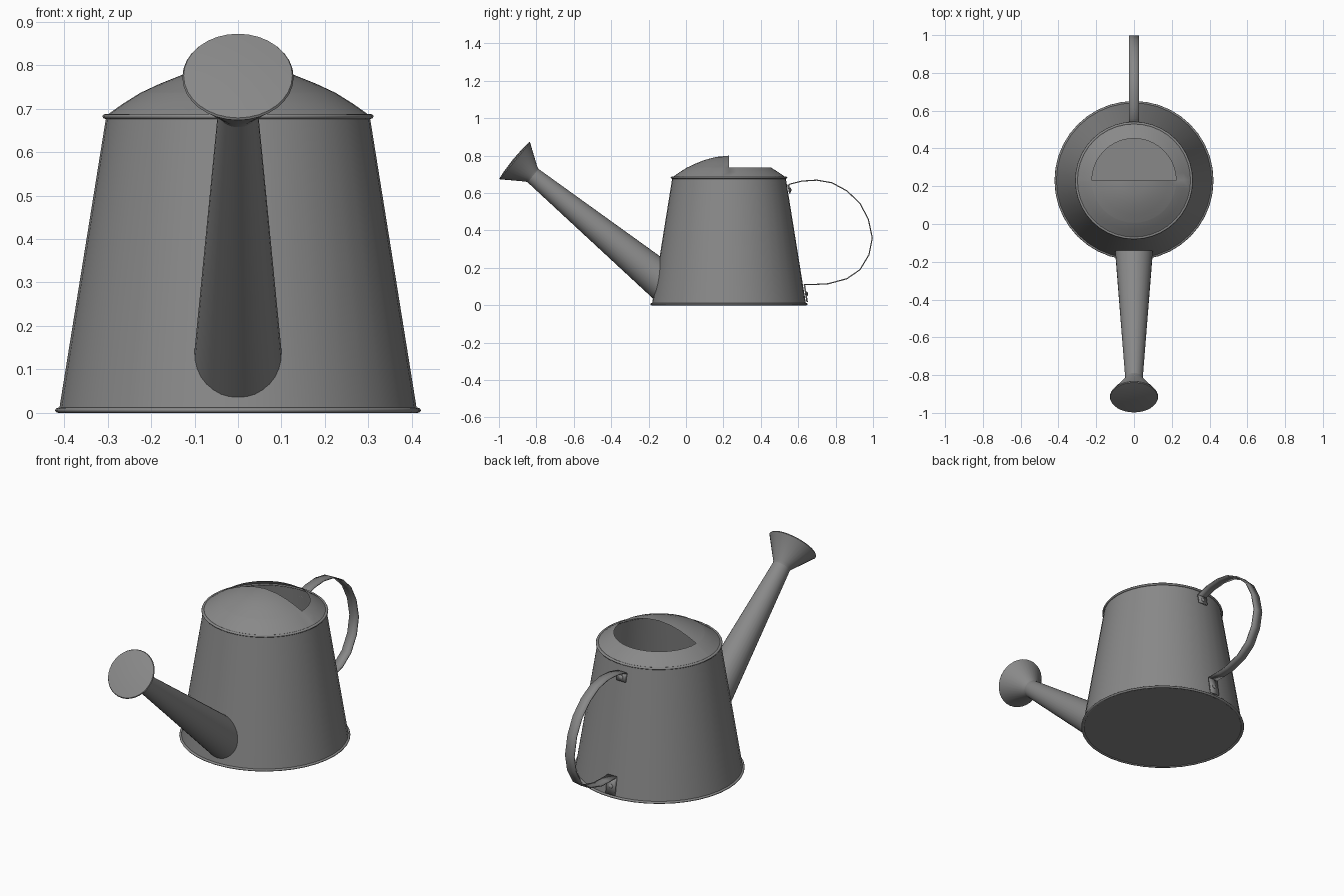
import bpy, bmesh, math
from mathutils import Vector, Matrix

if "Cube" in bpy.data.objects:
    bpy.data.objects.remove(bpy.data.objects["Cube"], do_unlink=True)

GREY = 0.25
metal = bpy.data.materials.new("grey_metal")
metal.use_nodes = True
metal.diffuse_color = (GREY, GREY, GREY, 1)
metal.node_tree.nodes["Principled BSDF"].inputs["Base Color"].default_value = (GREY, GREY, GREY, 1)

CY = 0.23                                  # centre of the can along y
CAN = Matrix.Translation((0, CY, 0))


def finish(name, bm, angle=35):
    """Turn a bmesh into a shaded, coloured object."""
    mesh = bpy.data.meshes.new(name)
    bm.to_mesh(mesh)
    bm.free()
    obj = bpy.data.objects.new(name, mesh)
    bpy.context.collection.objects.link(obj)
    mesh.materials.append(metal)
    bpy.ops.object.select_all(action='DESELECT')
    obj.select_set(True)
    bpy.context.view_layer.objects.active = obj
    bpy.ops.object.shade_smooth_by_angle(angle=math.radians(angle))
    return obj


def lathe(profile, matrix, steps=40):
    """Revolve (radius, height) points round the local z axis."""
    bm = bmesh.new()
    verts = [bm.verts.new((r, 0, h)) for r, h in profile]
    edges = [bm.edges.new(pair) for pair in zip(verts, verts[1:])]
    bmesh.ops.spin(bm, geom=verts + edges, cent=(0, 0, 0), axis=(0, 0, 1),
                   angle=math.tau, steps=steps, use_merge=True)
    bmesh.ops.remove_doubles(bm, verts=bm.verts, dist=1e-4)
    bmesh.ops.recalc_face_normals(bm, faces=bm.faces)
    bm.transform(matrix)
    return bm


def ring(name, r, z, thick, height):
    """Rolled bead round the can."""
    loop = [(r + thick * math.cos(a), z + height * math.sin(a))
            for a in (math.tau * i / 8 for i in range(9))]
    finish(name, lathe(loop, CAN), 60)


# Can wall and floor
finish("can_body", lathe([(0, 0.004), (0.412, 0.004), (0.303, 0.683)], CAN))
ring("bottom_rim", 0.413, 0.006, 0.008, 0.006)
ring("top_rim", 0.304, 0.682, 0.008, 0.006)

# Domed lid with the back half cut away as the filling hole
lid = lathe([(0.303, 0.684), (0.265, 0.711), (0.225, 0.736), (0.18, 0.757),
             (0.13, 0.777), (0.07, 0.793), (0, 0.80)], CAN)
for co, no in (((0, CY, 0), (0, 1, 0)), ((0, 0, 0.737), (0, 0, 1))):
    bmesh.ops.bisect_plane(lid, geom=lid.verts[:] + lid.edges[:] + lid.faces[:],
                           plane_co=co, plane_no=no)
hole = [f for f in lid.faces
        if f.calc_center_median().y > CY and f.calc_center_median().z > 0.737]
bmesh.ops.delete(lid, geom=hole, context='FACES')
finish("domed_lid", lid)

# Spout and sprinkler head share one slanted axis
axis = Vector((0, -0.774, 0.633)).normalized()
tip = Vector((0, -0.82, 0.695))
slant = Matrix.Translation(tip) @ axis.to_track_quat('Z', 'Y').to_matrix().to_4x4()
finish("spout", lathe([(0.103, -0.92), (0.046, 0)], slant, 32))
finish("sprinkler_head", lathe([(0.046, -0.004), (0.05, 0.008), (0.124, 0.117),
                                (0.128, 0.122), (0.125, 0.127), (0.08, 0.132),
                                (0, 0.135)], slant, 32))


def strap(name, path, width, thick):
    """Flat band following (y, z) points."""
    bm = bmesh.new()
    rows = [[bm.verts.new((x, y, z)) for x in (-width / 2, width / 2)] for y, z in path]
    for a, b in zip(rows, rows[1:]):
        bm.faces.new((a[0], a[1], b[1], b[0]))
    bmesh.ops.recalc_face_normals(bm, faces=bm.faces)
    obj = finish(name, bm)
    solid = obj.modifiers.new("thickness", 'SOLIDIFY')
    solid.thickness = thick
    solid.offset = 0


# Looped handle
strap("handle", [(0.541, 0.635), (0.555, 0.648), (0.62, 0.664), (0.7, 0.669),
                 (0.78, 0.655), (0.86, 0.612), (0.93, 0.545), (0.975, 0.46),
                 (0.996, 0.36), (0.978, 0.27), (0.93, 0.19), (0.86, 0.142),
                 (0.76, 0.115), (0.7, 0.112), (0.63, 0.112)], 0.054, 0.006)


def wall_y(z):
    return CY + 0.412 - 0.109 * (z - 0.004) / 0.679


# Mounting tabs on the can wall, each with a rivet
outward = Vector((0, 0.679, 0.109)).normalized()
for place, low, high in (("upper", 0.597, 0.645), ("lower", 0.018, 0.112)):
    strap(place + "_handle_tab",
          [(wall_y(low) + 0.008, low), (wall_y(high) + 0.008, high)], 0.054, 0.008)
    mid = (low + high) / 2 - 0.004
    seat = (Matrix.Translation((0, wall_y(mid) + 0.01, mid))
            @ outward.to_track_quat('Z', 'Y').to_matrix().to_4x4())
    finish(place + "_rivet", lathe([(0.012, 0), (0.012, 0.005), (0.007, 0.009),
                                    (0, 0.01)], seat, 12))
